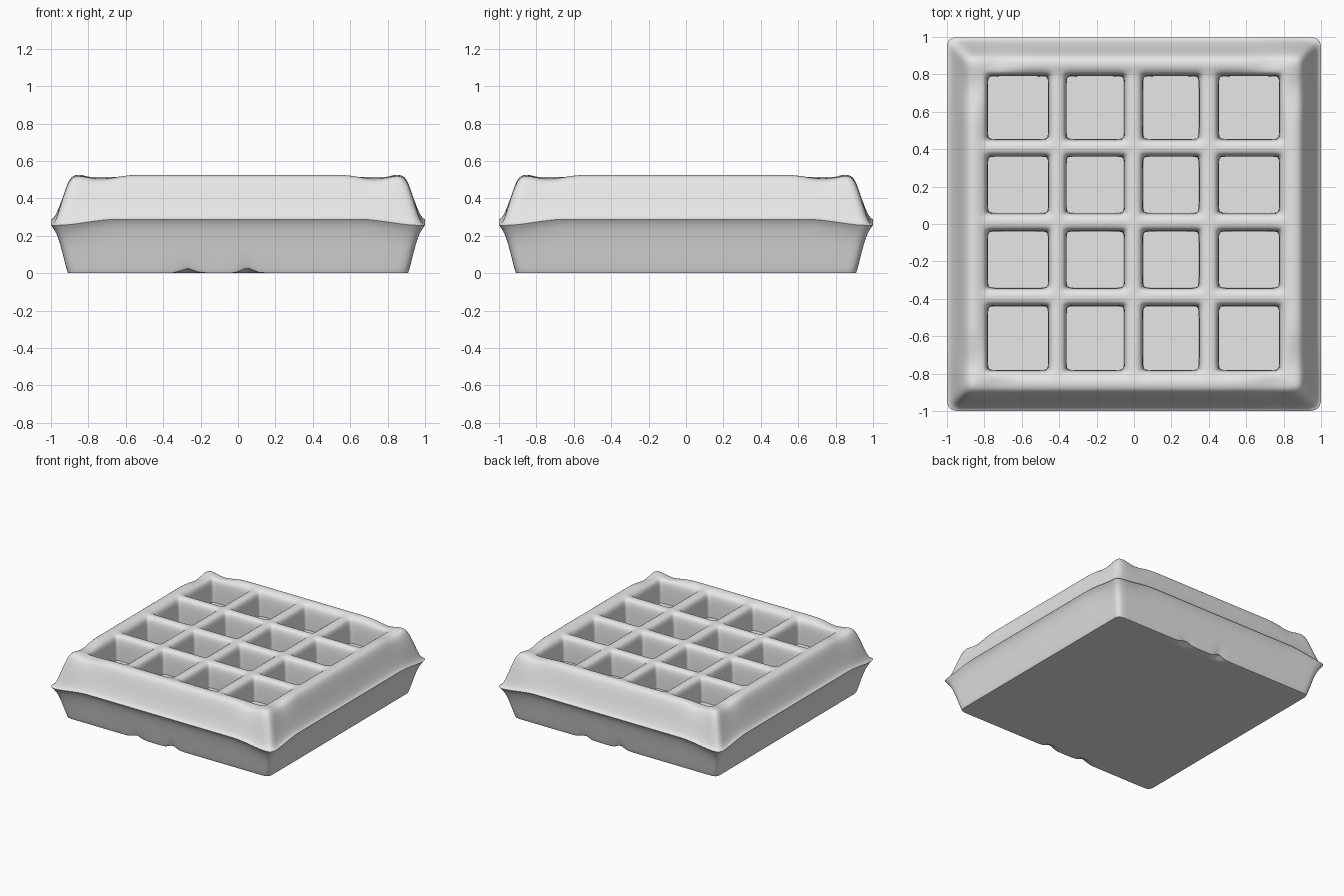
import bpy, bmesh, math

cube = bpy.data.objects.get("Cube")
if cube:
    bpy.data.objects.remove(cube, do_unlink=True)

# Pocket spans along x and y
PX = [(-0.78, -0.46), (-0.36, -0.055), (0.05, 0.345), (0.455, 0.775)]
PY = [(-0.78, -0.44), (-0.34, -0.04), (0.06, 0.36), (0.455, 0.79)]
FLARE, SUPPORT = 0.018, 0.04      # pocket lip widening, corner support width
TOP, FLOOR, HALF = 0.515, 0.32, 0.875

# Side profile going down: half width, height
RIM_TO_BASE = [(0.908, 0.49), (0.973, 0.30), (1.0, 0.288), (0.972, 0.25),
               (0.925, 0.05), (0.91, 0.0)]
SEAM_RING = 2


def grid_lines(spans):
    lines = [-HALF]
    for a, b in spans:
        a, b = a - FLARE, b + FLARE
        lines += [a, a + SUPPORT, b - SUPPORT, b]
    return lines + [HALF]


def perimeter(i0, i1, j0, j1):
    """Grid indices around a block, counter-clockwise from above."""
    return ([(i, j0) for i in range(i0, i1)] + [(i1, j) for j in range(j0, j1)] +
            [(i, j1) for i in range(i1, i0, -1)] + [(i0, j) for j in range(j1, j0, -1)])


def bridge(bm, upper, lower):
    faces = []
    for k in range(len(upper)):
        n = (k + 1) % len(upper)
        faces.append(bm.faces.new((upper[k], lower[k], lower[n], upper[n])))
    return faces


def crease_loop(bm, layer, loop, value):
    for k, v in enumerate(loop):
        bm.edges.get((v, loop[(k + 1) % len(loop)]))[layer] = value


def smoothstep(a, b, t):
    t = min(1, max(0, (t - a) / (b - a)))
    return t * t * (3 - 2 * t)


def bump(t, width):
    return math.exp(-(t / width) ** 2)


def build_cage():
    bm = bmesh.new()
    crease = bm.edges.layers.float.new("crease_edge")
    xs, ys = grid_lines(PX), grid_lines(PY)
    n = len(xs) - 1
    top = {(i, j): bm.verts.new((xs[i], ys[j], TOP))
           for i in range(n + 1) for j in range(n + 1)}

    # Ribs and rim: every top cell that is not inside a pocket
    def in_pocket(i):
        return 1 <= i < n and (i - 1) % 4 < 3
    for i in range(n):
        for j in range(n):
            if not (in_pocket(i) and in_pocket(j)):
                bm.faces.new([top[c] for c in ((i, j), (i + 1, j), (i + 1, j + 1), (i, j + 1))])

    # Pockets: flared lip, straight wall, flat floor
    for a, (x0, x1) in enumerate(PX):
        for b, (y0, y1) in enumerate(PY):
            i0, j0 = 1 + 4 * a, 1 + 4 * b
            cx, cy = (x0 + x1) / 2, (y0 + y1) / 2
            sx = (x1 - x0) / (x1 - x0 + 2 * FLARE)
            sy = (y1 - y0) / (y1 - y0 + 2 * FLARE)

            def inner(i, j, z):
                return bm.verts.new((cx + (xs[i] - cx) * sx, cy + (ys[j] - cy) * sy, z))
            ring = perimeter(i0, i0 + 3, j0, j0 + 3)
            floor = {(i, j): inner(i, j, FLOOR)
                     for i in range(i0, i0 + 4) for j in range(j0, j0 + 4)}
            lip = [top[c] for c in ring]
            wall = [inner(i, j, TOP - 0.04) for i, j in ring]
            base = [floor[c] for c in ring]
            bridge(bm, lip, wall)
            bridge(bm, wall, base)
            for i in range(i0, i0 + 3):
                for j in range(j0, j0 + 3):
                    bm.faces.new([floor[c] for c in
                                  ((i, j), (i + 1, j), (i + 1, j + 1), (i, j + 1))])
            crease_loop(bm, crease, base, 1.0)

    # Outer sides with the pressed seam
    ring = perimeter(0, n, 0, n)
    upper = [top[c] for c in ring]
    for k, (w, z) in enumerate(RIM_TO_BASE):
        s = w / HALF
        lower = [bm.verts.new((xs[i] * s, ys[j] * s, z)) for i, j in ring]
        bridge(bm, upper, lower)
        if k == SEAM_RING:
            crease_loop(bm, crease, lower, 1.0)
        upper = lower
    crease_loop(bm, crease, upper, 0.7)

    # Flat underside
    under = dict(zip(ring, upper))
    for i in range(1, n):
        for j in range(1, n):
            under[i, j] = bm.verts.new((xs[i] * s, ys[j] * s, 0))
    for i in range(n):
        for j in range(n):
            bm.faces.new([under[c] for c in ((i, j), (i, j + 1), (i + 1, j + 1), (i + 1, j))])
    bmesh.ops.recalc_face_normals(bm, faces=bm.faces)
    mesh = bpy.data.meshes.new("waffle")
    bm.to_mesh(mesh)
    bm.free()
    return mesh


waffle = bpy.data.objects.new("waffle", build_cage())
bpy.context.collection.objects.link(waffle)
bpy.ops.object.select_all(action="DESELECT")
waffle.select_set(True)
bpy.context.view_layer.objects.active = waffle
subdivision = waffle.modifiers.new("soften", "SUBSURF")
subdivision.levels = subdivision.render_levels = 2
bpy.ops.object.modifier_apply(modifier=subdivision.name)

# Baked irregularities: raised rim, soft dips by the corners, sagging seam, base nicks
for v in waffle.data.vertices:
    x, y, z = v.co
    far, near = max(abs(x), abs(y)), min(abs(x), abs(y))
    rim = smoothstep(0.78, 0.86, far) * smoothstep(0.38, 0.5, z)
    v.co.z += rim * (0.013 - 0.024 * bump(near - 0.73, 0.1))
    if far > 0.9:
        v.co.z -= 0.032 * smoothstep(0.65, 0.97, near) * bump(z - 0.285, 0.09)
    if abs(y) > 0.8 and z < 0.1:
        side = -1 if y > 0 else 1
        nick = bump(x * side + 0.27, 0.045) + bump(x * side - 0.05, 0.045)
        v.co.z += 0.025 * nick * smoothstep(0.86, 0.9, abs(y)) * (1 - z / 0.1)

# Plain grey surface
grey = bpy.data.materials.new("light grey")
grey.use_nodes = True
grey.diffuse_color = (0.8, 0.8, 0.8, 1)
grey.node_tree.nodes["Principled BSDF"].inputs["Base Color"].default_value = (0.8, 0.8, 0.8, 1)
waffle.data.materials.append(grey)
bpy.ops.object.shade_smooth_by_angle(angle=math.radians(40))
